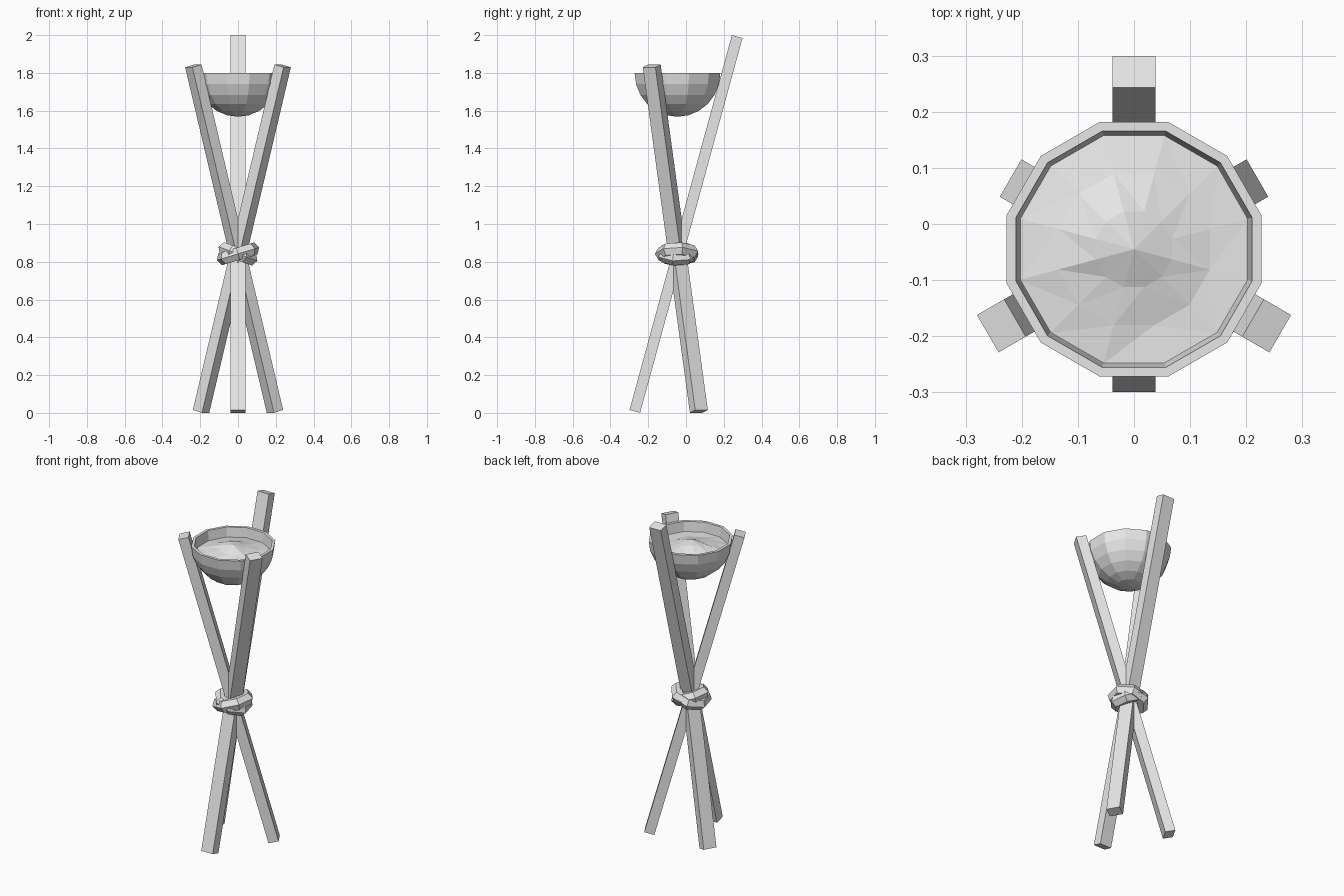
import bpy
import bmesh
import random
from math import cos, sin, pi, radians
from mathutils import Matrix, Vector

random.seed(4)
if "Cube" in bpy.data.objects:
    bpy.data.objects.remove(bpy.data.objects["Cube"])

AXIS_Y = -0.045     # common centre line of bowl, poles and binding
SIDES = 12

grey = bpy.data.materials.new("plain grey")
grey.use_nodes = True
grey.diffuse_color = (0.8, 0.8, 0.8, 1)
grey.node_tree.nodes["Principled BSDF"].inputs["Base Color"].default_value = (0.8, 0.8, 0.8, 1)


def finish(name, bm):
    bmesh.ops.recalc_face_normals(bm, faces=bm.faces)
    mesh = bpy.data.meshes.new(name)
    bm.to_mesh(mesh)
    bm.free()
    mesh.materials.append(grey)
    obj = bpy.data.objects.new(name, mesh)
    bpy.context.collection.objects.link(obj)
    return obj


def ring(bm, radius, z):
    verts = []
    for k in range(SIDES):
        a = (k + 0.5) * 2 * pi / SIDES
        height = z(a) if callable(z) else z
        verts.append(bm.verts.new((radius * cos(a), AXIS_Y + radius * sin(a), height)))
    return verts


def bridge(bm, a, b):
    for k in range(SIDES):
        n = (k + 1) % SIDES
        bm.faces.new((a[k], a[n], b[n], b[k]))


def cap(bm, loop, z):
    tip = bm.verts.new((0, AXIS_Y, z))
    for k in range(SIDES):
        bm.faces.new((loop[k], loop[(k + 1) % SIDES], tip))


# Square poles, leaning through the common crossing point
def pole(name, heading, top_radius, top_z):
    out = Vector((cos(heading), sin(heading), 0))
    centre = Vector((0, AXIS_Y, 0))
    low = centre - out * 0.226 + Vector((0, 0, 0.008))
    high = centre + out * top_radius + Vector((0, 0, top_z))
    along = (high - low).normalized()
    side = Vector((-sin(heading), cos(heading), 0))
    frame = Matrix((side * 0.077, along.cross(side) * 0.058, high - low)).transposed().to_4x4()
    bm = bmesh.new()
    bmesh.ops.create_cube(bm, size=1, matrix=Matrix.Translation((low + high) / 2) @ frame)
    finish(name, bm)


pole("back_pole", radians(90), 0.316, 1.992)
pole("right_pole", radians(210), 0.273, 1.837)
pole("left_pole", radians(330), 0.273, 1.837)

# Hemispherical bowl with a thin wall
RIM = 1.80
bm = bmesh.new()
outer = [ring(bm, 0.235 * cos(i * pi / 12), RIM - 0.232 * sin(i * pi / 12)) for i in range(6)]
inner = [ring(bm, 0.218 * cos(i * pi / 12), RIM - 0.215 * sin(i * pi / 12)) for i in range(6)]
for shell, bottom in ((outer, RIM - 0.232), (inner, RIM - 0.215)):
    for a, b in zip(shell, shell[1:]):
        bridge(bm, a, b)
    cap(bm, shell[-1], bottom)
bridge(bm, outer[0], inner[0])
finish("bowl", bm)


# Uneven heap filling the bowl, steeper towards the front left
def heap(level, slope):
    return lambda a: level - slope * cos(a + pi / 4) + random.uniform(-0.005, 0.005)


bm = bmesh.new()
loops = [ring(bm, 0.212, 1.742), ring(bm, 0.14, heap(1.752, 0.008)), ring(bm, 0.07, heap(1.77, 0.01))]
for a, b in zip(loops, loops[1:]):
    bridge(bm, a, b)
cap(bm, loops[-1], 1.792)
bmesh.ops.triangulate(bm, faces=bm.faces)
heap_obj = finish("bowl_contents", bm)


# Two crossed rope loops binding the poles
def rope(name, tilt, turn, major, z):
    bpy.ops.mesh.primitive_torus_add(
        major_segments=7, minor_segments=6, major_radius=major, minor_radius=0.038)
    obj = bpy.context.object
    obj.name = name
    spin = Matrix.Rotation(radians(turn), 4, "Z")
    lean = Matrix.Rotation(radians(tilt), 4, "Y")
    obj.data.transform(Matrix.Translation((0, AXIS_Y, z)) @ lean @ spin)
    obj.data.materials.append(grey)


rope("binding_loop_front", -17, 13, 0.082, 0.842)
rope("binding_loop_back", 20, 38, 0.074, 0.842)
